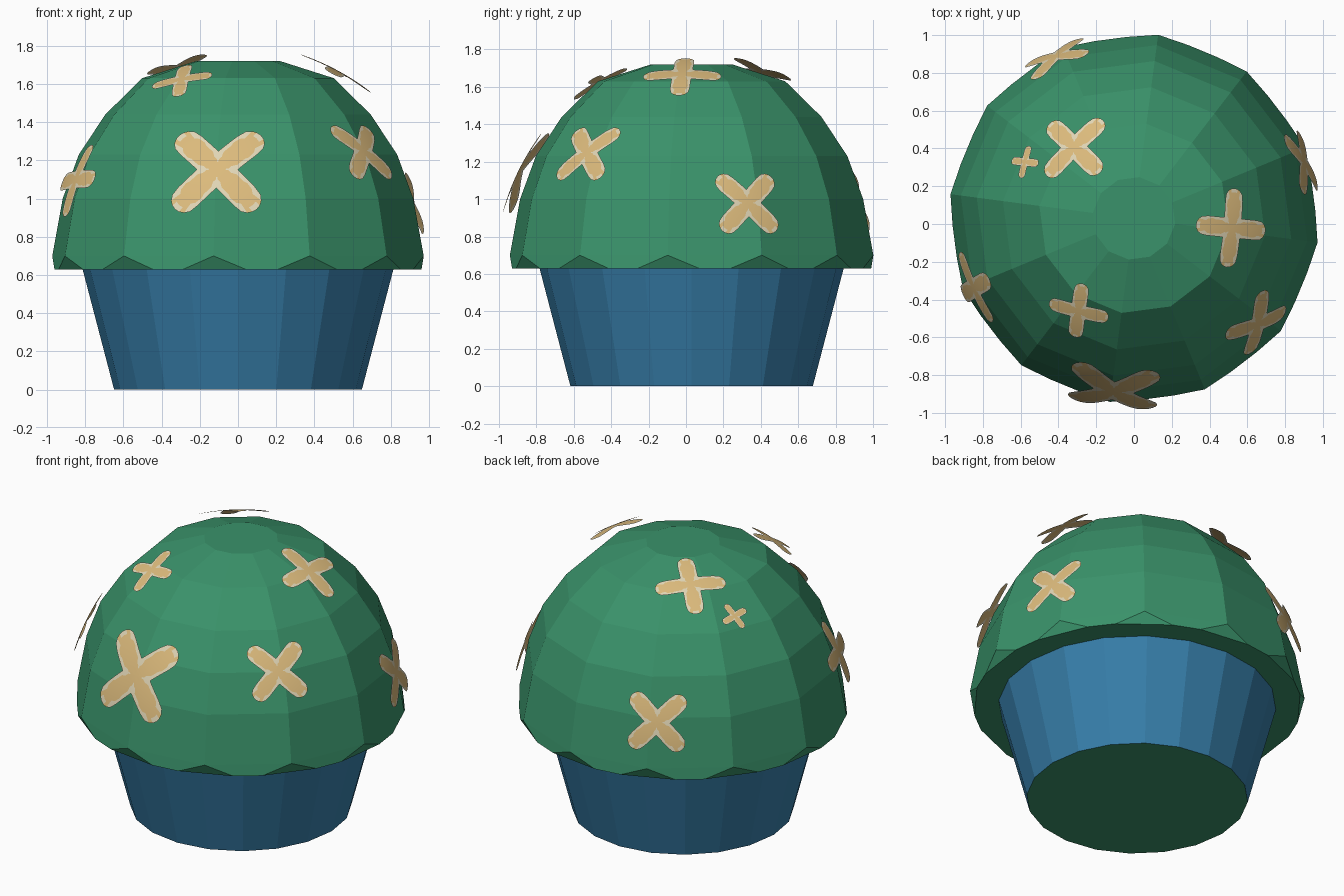
import bpy, bmesh, math
from mathutils import Vector
from mathutils.bvhtree import BVHTree

if "Cube" in bpy.data.objects:
    bpy.data.objects.remove(bpy.data.objects["Cube"])

CY = 0.03  # the bun sits slightly behind the origin


def material(name, rgb):
    m = bpy.data.materials.new(name)
    m.diffuse_color = (*rgb, 1)
    m.use_nodes = True
    m.node_tree.nodes["Principled BSDF"].inputs["Base Color"].default_value = m.diffuse_color
    return m


GREEN = material("frosting green", (0.042, 0.29, 0.145))
BLUE = material("cup blue", (0.038, 0.21, 0.40))
CREAM = material("icing cream", (0.74, 0.66, 0.46))
TAN = material("icing tan", (0.71, 0.49, 0.20))


def finish(bm, name, mats):
    me = bpy.data.meshes.new(name)
    bm.to_mesh(me)
    bm.free()
    ob = bpy.data.objects.new(name, me)
    for m in mats:
        me.materials.append(m)
    bpy.context.collection.objects.link(ob)
    return ob


def point(bm, r, deg, z):
    a = math.radians(deg)
    return bm.verts.new((r * math.cos(a), CY + r * math.sin(a), z))


# Cup: tapered, closed by a green base
N = 20
bm = bmesh.new()
low = [point(bm, 0.648, 360 * i / N, 0) for i in range(N)]
high = [point(bm, 0.813, 360 * i / N, 0.63) for i in range(N)]
for i in range(N):
    j = (i + 1) % N
    bm.faces.new((low[i], low[j], high[j], high[i]))
bm.faces.new(low[::-1]).material_index = 1
finish(bm, "cup", [BLUE, GREEN])

# Frosting dome: 12 sided, with the lower corners cut off
S = 12
PROFILE = [(0.98, 0.70), (0.925, 1.0), (0.84, 1.23), (0.70, 1.44), (0.505, 1.63), (0.22, 1.72)]
bm = bmesh.new()
rings = [[point(bm, r, 360 * i / S - 7.5, z) for i in range(S)] for r, z in PROFILE]
hem = []
for i in range(S):
    mid = 360 * (i + 0.5) / S - 7.5
    hem += [point(bm, 0.961, mid - 5.1, 0.63), point(bm, 0.961, mid + 5.1, 0.63)]
for i in range(S):
    j = (i + 1) % S
    for a, b in zip(rings, rings[1:]):
        bm.faces.new((a[i], a[j], b[j], b[i]))
    bm.faces.new((rings[0][i], hem[2 * i], hem[2 * i + 1], rings[0][j]))
    bm.faces.new((hem[2 * i - 1], hem[2 * i], rings[0][i]))
bm.faces.new(rings[-1])
bm.faces.new(hem[::-1])
bmesh.ops.recalc_face_normals(bm, faces=bm.faces)
tree = BVHTree.FromBMesh(bm)
finish(bm, "frosting_dome", [GREEN])


# Cross-shaped sprinkles: curved thin plates hovering over the dome
def cross_radius(a, w=0.25):
    """Outline of two crossed round-ended bars, tip radius 1."""
    a = abs((a + math.pi / 4) % (math.pi / 2) - math.pi / 4)
    c = 1 - w
    if a > math.atan2(w, c):
        return w / math.sin(a)
    return c * math.cos(a) + math.sqrt(max(0, w * w - (c * math.sin(a)) ** 2))


def is_tan(r, a):
    """Petal-shaped tan stripe along each arm."""
    a = (a + math.pi / 4) % (math.pi / 2) - math.pi / 4
    u, v = r * math.cos(a), abs(r * math.sin(a))
    return u < 0.92 and v < 0.04 + 0.15 * math.sin(math.pi * min(1, u / 1.1)) ** 0.8


def sprinkle(k, target, size, turn, lift):
    centre = Vector((0, CY, 0.7))
    d = (Vector(target) - centre).normalized()
    hit = tree.ray_cast(centre, d)[0]
    n = (hit - centre).normalized()
    t1 = Vector((0, 0, 1)).cross(n).normalized()
    t2 = n.cross(t1)
    bm = bmesh.new()
    SEG, RINGS = 72, 10

    def vert(r, a):
        x = r * size
        b = a + math.radians(turn)
        return bm.verts.new(hit + t1 * x * math.cos(b) + t2 * x * math.sin(b)
                            + n * (lift - 0.4 * x * x))

    angles = [2 * math.pi * i / SEG for i in range(SEG)]
    hub = vert(0, 0)
    grid = [[vert(cross_radius(a) * q / RINGS, a) for a in angles] for q in range(1, RINGS + 1)]
    for i in range(SEG):
        j = (i + 1) % SEG
        am = angles[i] + math.pi / SEG
        bm.faces.new((hub, grid[0][i], grid[0][j])).material_index = 1
        for q in range(RINGS - 1):
            f = bm.faces.new((grid[q][i], grid[q + 1][i], grid[q + 1][j], grid[q][j]))
            f.material_index = int(is_tan(cross_radius(am) * (q + 1.5) / RINGS, am))
        for f in bm.faces:
            f.smooth = True
    finish(bm, f"cross_sprinkle_{k}", [CREAM, TAN])


SPRINKLES = [  # target, size, turn, lift
    ((-0.11, -0.90, 1.16), 0.305, 45, 0.055),
    ((0.62, -0.50, 1.22), 0.215, 45, 0.04),
    ((0.90, 0.33, 0.98), 0.215, 45, 0.035),
    ((0.51, -0.02, 1.65), 0.21, 0, 0.045),
    ((-0.30, -0.47, 1.64), 0.165, 20, 0.055),
    ((-0.32, 0.41, 1.68), 0.21, 5, 0.045),
    ((-0.60, 0.34, 1.54), 0.09, 17, 0.03),
    ((-0.41, 0.88, 0.99), 0.22, 45, 0.04),
    ((-0.85, -0.34, 1.10), 0.205, 3, 0.04),
]
for k, s in enumerate(SPRINKLES, 1):
    sprinkle(k, *s)
